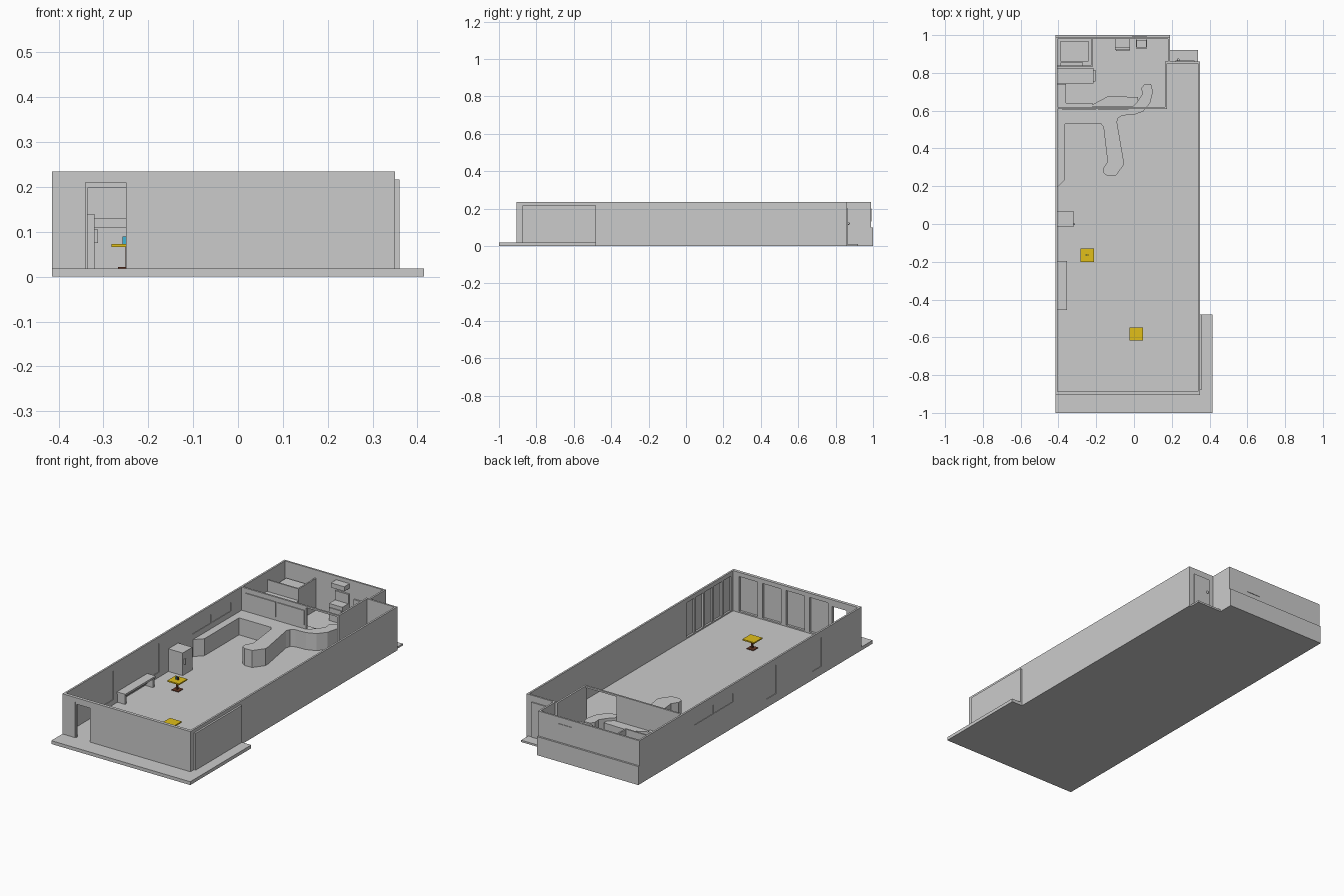
import bpy, bmesh, math
from mathutils import Matrix, Vector

if "Cube" in bpy.data.objects:
    bpy.data.objects.remove(bpy.data.objects["Cube"])

FLOOR, TOP = 0.018, 0.235


def finish(name, bm, mat=None):
    bmesh.ops.recalc_face_normals(bm, faces=bm.faces)
    me = bpy.data.meshes.new(name)
    bm.to_mesh(me)
    bm.free()
    ob = bpy.data.objects.new(name, me)
    bpy.context.collection.objects.link(ob)
    if mat:
        me.materials.append(mat)
    return ob


def boxes(name, items, mat=None):
    """Each item is (x0, x1, y0, y1, z0, z1)."""
    bm = bmesh.new()
    for x0, x1, y0, y1, z0, z1 in items:
        m = Matrix.Translation(((x0 + x1) / 2, (y0 + y1) / 2, (z0 + z1) / 2))
        bmesh.ops.create_cube(bm, size=1, matrix=m @ Matrix.Diagonal((x1 - x0, y1 - y0, z1 - z0, 1)))
    return finish(name, bm, mat)


def prism(name, pts, z0, z1, inset=0):
    bm = bmesh.new()
    f = bm.faces.new([bm.verts.new((x, y, z0)) for x, y in pts])
    if inset:
        rim = bmesh.ops.inset_region(bm, faces=[f], thickness=inset, use_even_offset=True)["faces"]
        bmesh.ops.delete(bm, geom=rim, context='FACES')
        f = bm.faces[:][0]
    ext = bmesh.ops.extrude_face_region(bm, geom=[f])["geom"]
    bmesh.ops.translate(bm, vec=(0, 0, z1 - z0), verts=[v for v in ext if isinstance(v, bmesh.types.BMVert)])
    return finish(name, bm)


def wall(name, axis, d0, d1, a, b, openings=(), z0=FLOOR, z1=TOP):
    """Wall along an axis with openings (start, end, bottom, top)."""
    spans, pos = [], a
    for s, e, lo, hi in sorted(openings):
        spans.append((pos, s, z0, z1))
        spans.append((s, e, z0, lo))
        spans.append((s, e, hi, z1))
        pos = e
    spans.append((pos, b, z0, z1))
    items = []
    for s, e, lo, hi in spans:
        if e - s > 1e-5 and hi - lo > 1e-5:
            items.append((s, e, d0, d1, lo, hi) if axis == 'x' else (d0, d1, s, e, lo, hi))
    return boxes(name, items)


def colour(name, rgb):
    m = bpy.data.materials.new(name)
    m.diffuse_color = (*rgb, 1)
    m.use_nodes = True
    m.node_tree.nodes["Principled BSDF"].inputs["Base Color"].default_value = m.diffuse_color
    return m


yellow = colour("yellow_top", (0.75, 0.52, 0.01))
brown = colour("dark_brown", (0.14, 0.04, 0.02))
blue = colour("blue", (0.05, 0.45, 0.65))

# floor slab with side terrace, and rear doorstep
prism("floor_slab", [(-.415, -1), (.415, -1), (.415, -.48), (.35, -.48), (.35, .86),
                     (.19, .86), (.19, 1), (-.415, 1)], 0, FLOOR)
boxes("rear_doorstep", [(.19, .34, .86, .92, 0, .01)])

# front wall: outer skin with doorway, inner posts forming bays
wall("front_wall", 'x', -.905, -.9, -.415, .35, [(-.34, -.25, FLOOR, .21)])
bays = [(-.225 + i * .14, -.115 + i * .14, .025, .212) for i in range(4)]
wall("front_wall_bays", 'x', -.9, -.888, -.405, .34, [(-.34, -.25, FLOOR, .21)] + bays)
boxes("door_frame", [(-.34, -.335, -.9, -.89, FLOOR, .21), (-.34, -.25, -.9, -.89, .198, .21)])

# right wall: bays near the front, covered by an outer panel
side_bays = [(-.87 + i * .079, -.805 + i * .079, .025, .212) for i in range(5)]
wall("right_wall", 'y', .34, .35, -.9, .86, side_bays)
boxes("side_window_panel", [(.35, .36, -.875, -.48, FLOOR, .217)])

# left wall with two tall windows and one long high window
left_windows = [(-.565, -.485, .045, .2), (-.175, -.095, .045, .2), (.19, .35, .14, .187), (.36, .52, .14, .187)]
wall("left_wall", 'y', -.415, -.405, -.905, .99, left_windows)
boxes("left_window_panes", [(-.412, -.408, *w) for w in left_windows])

# rear walls, stepped at mid height, with hatch and rear door
boxes("rear_wall", [(-.415, .19, .98, 1, FLOOR, .1), (-.415, .19, .98, .99, .1, TOP)])
boxes("rear_hatch", [(-.01, .07, .99, .993, .13, .2)])
boxes("rear_side_wall", [(.18, .19, .86, .98, FLOOR, TOP)])
boxes("rear_step_wall", [(.165, .35, .85, .86, FLOOR, TOP)])
boxes("rear_door", [(.22, .32, .86, .866, .012, .2)])
bm = bmesh.new()
bmesh.ops.create_uvsphere(bm, u_segments=12, v_segments=8, radius=.007,
                          matrix=Matrix.Translation((.235, .869, .12)))
finish("rear_door_knob", bm)

# kitchen partition walls
boxes("kitchen_front_wall", [(-.405, -.02, .61, .62, FLOOR, TOP), (-.02, .165, .61, .62, .226, TOP)])
boxes("kitchen_front_board", [(-.38, -.2, .605, .61, .13, .21), (-.19, -.03, .605, .61, .13, .21)])
boxes("kitchen_right_wall", [(.165, .175, .61, .86, FLOOR, TOP)])

# cold room: open-topped box with shelf
boxes("cold_room", [(-.405, -.22, .83, .838, FLOOR, .19), (-.228, -.22, .838, .98, FLOOR, .19),
                    (-.39, -.27, .84, .855, .1, .11), (-.39, -.24, .86, .97, FLOOR, .15)])
boxes("kitchen_store", [(-.405, -.215, .745, .825, FLOOR, .13), (-.215, -.205, .755, .815, .03, .12)])
boxes("kitchen_worktop", [(-.405, -.22, .62, .64, .09, .1), (-.405, -.36, .64, .74, .09, .1),
                          (-.4, -.37, .64, .735, FLOOR, .09)])
prism("prep_counter", [(-.24, .622), (-.08, .622), (.02, .622), (.02, .672), (-.08, .675), (-.14, .675)], FLOOR, .095)
boxes("cooker", [(-.1, -.02, .92, .98, FLOOR, .11), (-.1, -.02, .97, .98, .11, .16), (-.095, -.025, .915, .92, .03, .09)])
boxes("sink_unit", [(.01, .07, .93, .98, FLOOR, .09), (.01, .07, .972, .98, .09, .14),
                    (.01, .016, .93, .972, .09, .1), (.064, .07, .93, .972, .09, .1), (.016, .064, .93, .936, .09, .1)])
boxes("cooker_hood", [(-.1, -.02, .935, .98, .19, .215)])

# serving counter with overhanging top
outline = [(-.405, .195), (-.365, .235), (-.365, .53), (-.175, .53), (-.162, .515), (-.14, .33),
           (-.163, .295), (-.16, .268), (-.14, .255), (-.095, .257), (-.055, .312), (-.055, .335),
           (-.09, .54), (-.083, .562), (-.06, .575), (0, .578), (.05, .597), (.085, .64), (.1, .7),
           (.09, .742), (.055, .74), (.04, .72), (.043, .685), (.02, .65), (-.02, .61), (-.405, .61)]
prism("counter_top", outline, .1, .11)
prism("counter_body", outline, FLOOR, .1, inset=.012)

# wall bench and tall cabinet
boxes("bench", [(-.405, -.355, -.455, -.195, .066, .076), (-.405, -.36, -.45, -.438, FLOOR, .066),
                (-.405, -.36, -.212, -.2, FLOOR, .066), (-.405, -.395, -.43, -.21, .03, .066)])
boxes("cabinet", [(-.405, -.32, -.015, .068, FLOOR, .14)])
boxes("cabinet_handle", [(-.32, -.312, -.004, .002, .075, .105)])

# tables: square top, post and base plate
for i, (x, y) in enumerate([(-.247, -.165), (.012, -.583)]):
    boxes(f"table_top_{i}", [(x - .035, x + .035, y - .035, y + .035, .066, .073)], yellow)
    boxes(f"table_base_{i}", [(x - .02, x + .02, y - .02, y + .02, FLOOR, .022),
                              (x - .004, x + .004, y - .004, y + .004, .022, .066)], brown)

# condiment holders on the first table
boxes("blue_holder", [(-.257, -.25, -.168, -.162, .073, .09)], blue)
boxes("brown_holder", [(-.247, -.24, -.168, -.162, .073, .088)], brown)
